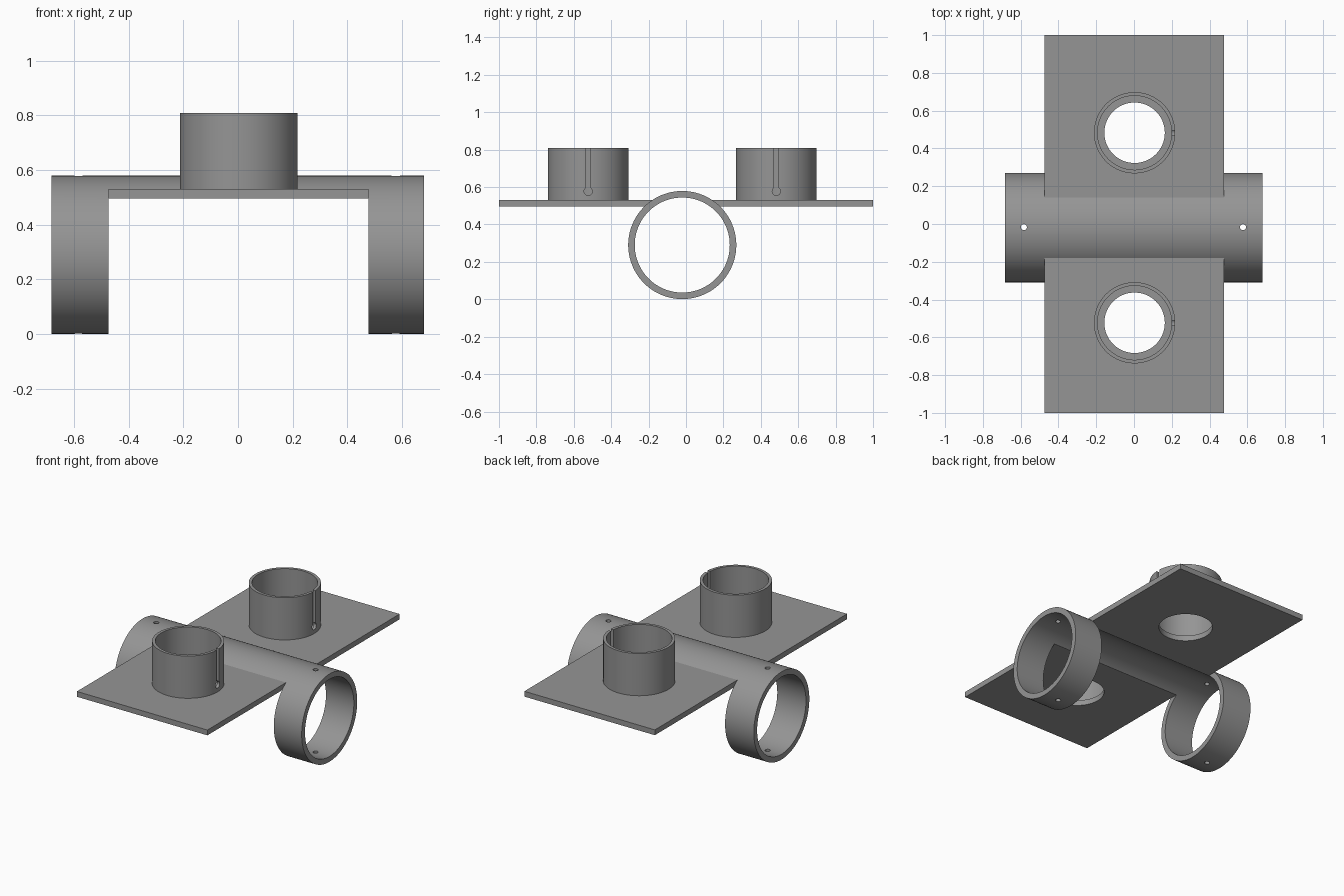
import bpy, math

if "Cube" in bpy.data.objects:
    bpy.data.objects.remove(bpy.data.objects["Cube"])

TUBE_Y, TUBE_Z, R_OUT, R_IN = -0.02, 0.29, 0.289, 0.254
PLATE_BOTTOM, PLATE_TOP, CUP_TOP = 0.495, 0.53, 0.808
X_MIN, X_MAX, CUP_X = -0.473, 0.477, 0.003

grey = bpy.data.materials.new("mid grey")
grey.diffuse_color = (0.3, 0.3, 0.3, 1)
grey.use_nodes = True
grey.node_tree.nodes["Principled BSDF"].inputs["Base Color"].default_value = grey.diffuse_color


def cylinder(name, radius, depth, loc, axis="z", sides=96):
    rot = {"x": (0, math.pi / 2, 0), "z": (0, 0, 0)}[axis]
    bpy.ops.mesh.primitive_cylinder_add(vertices=sides, radius=radius, depth=depth,
                                        location=loc, rotation=rot)
    ob = bpy.context.object
    ob.name = name
    return ob


def box(name, lo, hi):
    bpy.ops.mesh.primitive_cube_add(size=1, location=[(a + b) / 2 for a, b in zip(lo, hi)])
    ob = bpy.context.object
    ob.name = name
    ob.scale = [b - a for a, b in zip(lo, hi)]
    return ob


def cut(ob, *cutters):
    for c in cutters:
        bpy.context.view_layer.objects.active = ob
        mod = ob.modifiers.new("cut", "BOOLEAN")
        mod.operation, mod.solver, mod.object = "DIFFERENCE", "EXACT", c
        bpy.ops.object.modifier_apply(modifier=mod.name)
        bpy.data.objects.remove(c)


def finish(ob):
    ob.data.materials.clear()
    ob.data.materials.append(grey)
    bpy.ops.object.select_all(action="DESELECT")
    ob.select_set(True)
    bpy.context.view_layer.objects.active = ob
    bpy.ops.object.transform_apply(location=False, rotation=True, scale=True)
    bpy.ops.object.shade_smooth_by_angle(angle=math.radians(30))


# Cross tube: hollow, lower middle removed so only end rings and a top arch remain
tube = cylinder("cross_tube", R_OUT, 1.362, (-0.001, TUBE_Y, TUBE_Z), "x", 128)
cut(tube,
    cylinder("bore", R_IN, 2, (0, TUBE_Y, TUBE_Z), "x", 128),
    box("middle_opening", (X_MIN, -0.6, -0.2), (X_MAX, 0.6, PLATE_BOTTOM)),
    *[cylinder("pin_hole", 0.016, 1, (x, TUBE_Y + 0.003, TUBE_Z), sides=24)
      for x in (-0.583, 0.577)])
finish(tube)

for label, side in (("front", -1), ("back", 1)):
    cup_y = TUBE_Y + side * 0.503

    # Flat wing plate, fitted to the tube and pierced under the cup
    y0, y1 = sorted((TUBE_Y, side * 1.0))
    plate = box(label + "_plate", (X_MIN, y0, PLATE_BOTTOM), (X_MAX, y1, PLATE_TOP))
    cut(plate,
        cylinder("tube_fit", R_OUT, 2, (0, TUBE_Y, TUBE_Z), "x", 128),
        cylinder("plate_hole", 0.16, 1, (CUP_X, cup_y, PLATE_TOP)))
    finish(plate)

    # Thin-walled cup with a keyhole slot on the right
    cup = cylinder(label + "_cup", 0.215, CUP_TOP - PLATE_TOP,
                   (CUP_X, cup_y, (CUP_TOP + PLATE_TOP) / 2))
    cut(cup,
        cylinder("cup_bore", 0.196, 1, (CUP_X, cup_y, PLATE_TOP)),
        box("slot", (0.1, cup_y - 0.012, 0.578), (0.4, cup_y + 0.012, 1)),
        cylinder("slot_end", 0.022, 0.3, (0.25, cup_y, 0.577), "x", 32))
    finish(cup)
